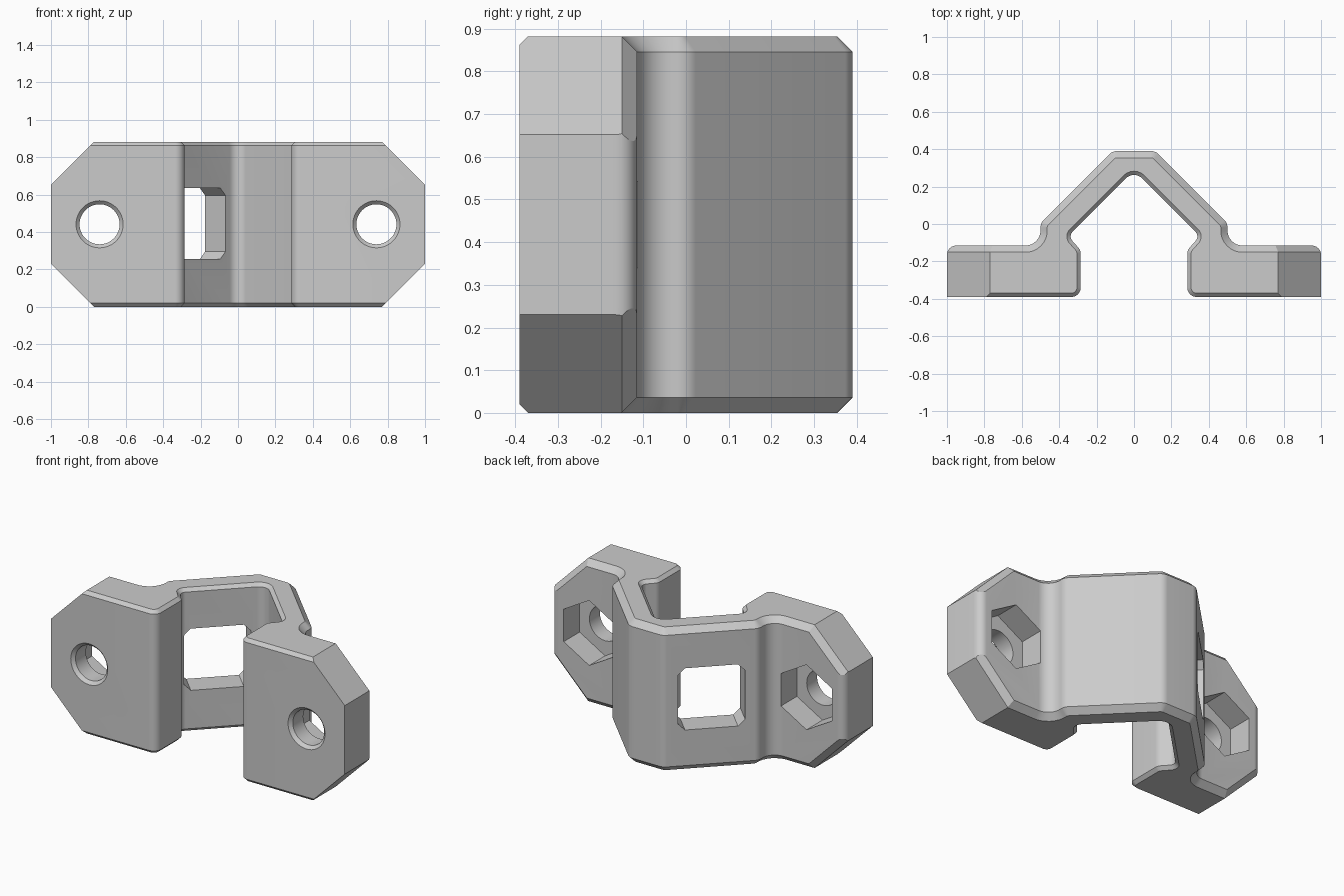
import bpy, bmesh, math
from mathutils import Vector

if "Cube" in bpy.data.objects:
    bpy.data.objects.remove(bpy.data.objects["Cube"])

H = 0.882                      # overall height
MID = Vector((0, 0, H / 2))

grey = bpy.data.materials.new("plain grey")
grey.diffuse_color = (0.6, 0.6, 0.6, 1)
grey.use_nodes = True
grey.node_tree.nodes["Principled BSDF"].inputs["Base Color"].default_value = grey.diffuse_color


def loft(name, rings):
    """Closed solid through a list of equally long point rings."""
    bm = bmesh.new()
    vs = [[bm.verts.new(p) for p in r] for r in rings]
    n = len(rings[0])
    for a, b in zip(vs, vs[1:]):
        for i in range(n):
            j = (i + 1) % n
            bm.faces.new((a[i], a[j], b[j], b[i]))
    bm.faces.new(vs[0][::-1])
    bm.faces.new(vs[-1])
    bmesh.ops.recalc_face_normals(bm, faces=bm.faces)
    me = bpy.data.meshes.new(name)
    bm.to_mesh(me)
    bm.free()
    ob = bpy.data.objects.new(name, me)
    bpy.context.collection.objects.link(ob)
    return ob


def fillet(corners, seg=8):
    """Round each (x, y, radius, chamfer) corner of a closed outline."""
    out = []
    for i, (x, y, r, c) in enumerate(corners):
        p = Vector((x, y))
        a = (Vector(corners[i - 1][:2]) - p).normalized()
        b = (Vector(corners[(i + 1) % len(corners)][:2]) - p).normalized()
        if r == 0:
            out.append((p, c))
            continue
        half = a.angle(b) / 2
        centre = p + (a + b).normalized() * (r / math.sin(half))
        s = p + a * (r / math.tan(half)) - centre
        e = p + b * (r / math.tan(half)) - centre
        for k in range(seg + 1):
            out.append((centre + s.lerp(e, k / seg).normalized() * r, c))
    return out


def inset(outline):
    """Move each point of a clockwise outline inward by its chamfer size."""
    res = []
    for i, (p, c) in enumerate(outline):
        d1 = (p - outline[i - 1][0]).normalized()
        d2 = (outline[(i + 1) % len(outline)][0] - p).normalized()
        n1, n2 = Vector((d1.y, -d1.x)), Vector((d2.y, -d2.x))
        res.append(p + (n1 + n2) * (c / (1 + n1.dot(n2))))
    return res


# bracket body: plan outline, chamfered at top and bottom
O, I = 0.036, 0.02             # outer and inner chamfer sizes
half = [(0.115, 0.39, 0.06, O), (0.5, 0.005, 0.06, O), (0.5, -0.115, 0.08, O),
        (1, -0.115, 0.05, O), (1, -0.39, 0, I), (0.285, -0.39, 0.05, I),
        (0.285, -0.14, 0.05, I), (0.352, -0.065, 0.035, I)]
corners = half + [(0, 0.287, 0.06, I)] + [(-x, y, r, c) for x, y, r, c in half[::-1]]
outline = fillet(corners)
inner = inset(outline)
body = loft("clamp_bracket", [
    [(p.x, p.y, 0) for p in inner],
    [(p.x, p.y, c) for p, c in outline],
    [(p.x, p.y, H - c) for p, c in outline],
    [(p.x, p.y, H) for p in inner]])
body.data.materials.append(grey)

cutters = []

# flange corners cut at 45 degrees, with a chamfer towards the back
D = 1.211 / math.sqrt(2)
section = [(D, -0.6), (D, -0.15), (D - 0.05, -0.10), (D + 0.5, -0.10), (D + 0.5, -0.6)]
for sx in (-1, 1):
    for sz in (-1, 1):
        n = Vector((sx, 0, sz)).normalized()
        t = Vector((sx, 0, -sz)).normalized()
        cutters.append(loft("corner_cutter", [
            [MID + n * a + t * l + Vector((0, y, 0)) for a, y in section]
            for l in (-0.7, 0.7)]))


def round_cutter(name, x, sides, stations):
    return loft(name, [[(x + r * math.sin(2 * math.pi * k / sides), y,
                         H / 2 + r * math.cos(2 * math.pi * k / sides))
                        for k in range(sides)] for y, r in stations])


# bolt holes with countersunk rim, and hexagonal nut pockets at the back
for x in (-0.74, 0.74):
    cutters.append(round_cutter("bolt_hole_cutter", x, 48,
                                [(-0.45, 0.186), (-0.371, 0.107), (0, 0.107)]))
    cutters.append(round_cutter("nut_pocket_cutter", x, 6, [(-0.27, 0.2), (0, 0.2)]))

# window through the left sloping wall, with clipped corners
along = Vector((1, 1, 0)).normalized()
across = Vector((-1, 1, 0)).normalized()
up = Vector((0, 0, 1))
w, c = 0.19, 0.15
octagon = [(w, c), (c, w), (-c, w), (-w, c), (-w, -c), (-c, -w), (c, -w), (w, -c)]
centre = Vector((-0.31, 0.195, 0.445))
cutters.append(loft("window_cutter", [
    [centre + along * u + up * v + across * d for u, v in octagon]
    for d in (-0.22, 0.1)]))

# apply all cuts and remove the helpers
bpy.context.view_layer.objects.active = body
body.select_set(True)
for cut in cutters:
    cut.hide_render = True
    m = body.modifiers.new("cut", 'BOOLEAN')
    m.operation = 'DIFFERENCE'
    m.solver = 'EXACT'
    m.object = cut
    bpy.ops.object.modifier_apply(modifier=m.name)
    bpy.data.objects.remove(cut, do_unlink=True)

bpy.ops.object.shade_smooth_by_angle(angle=math.radians(25))
